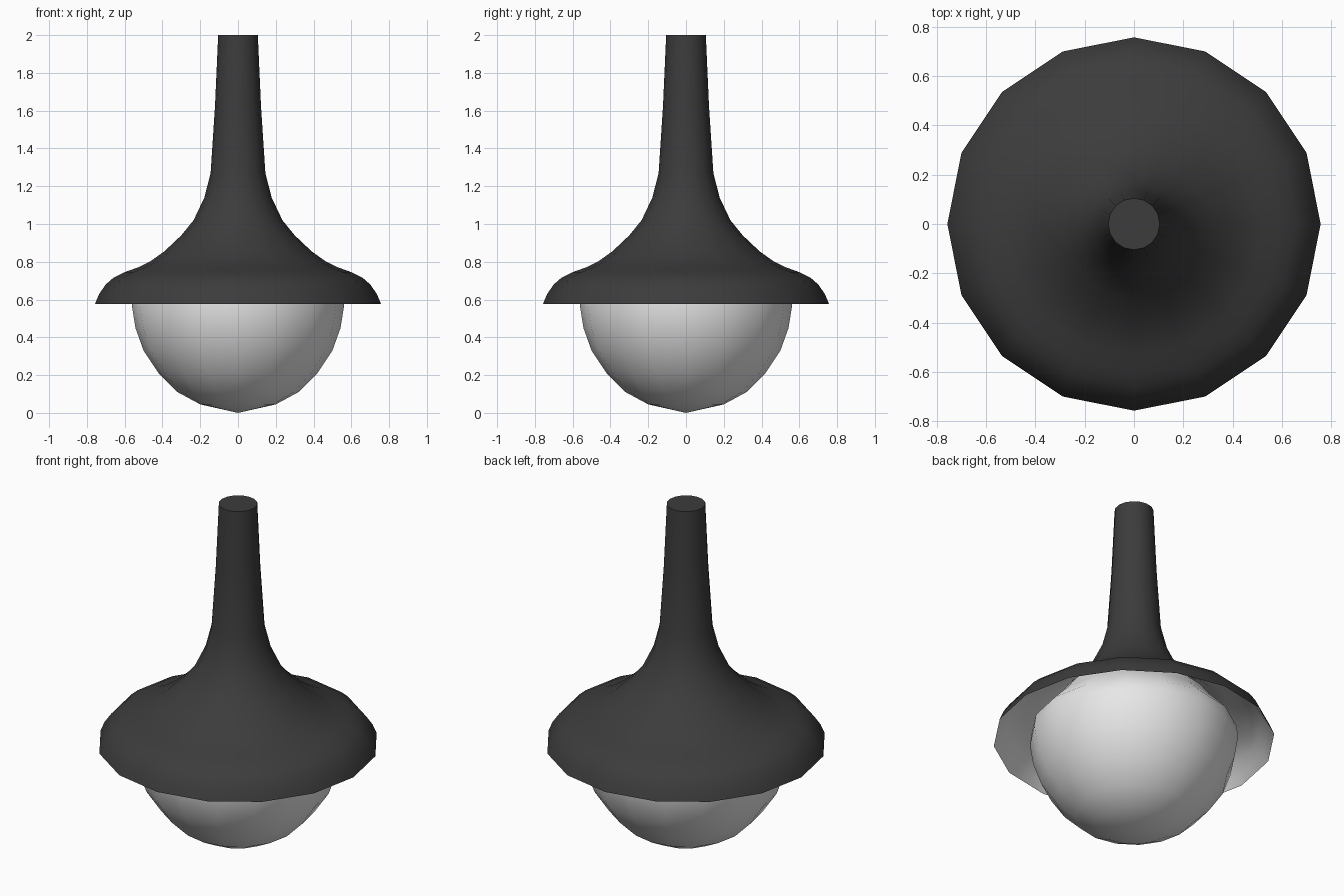
import bpy, bmesh, math

if "Cube" in bpy.data.objects:
    bpy.data.objects.remove(bpy.data.objects["Cube"])

SIDES = 16

def material(name, rgb):
    m = bpy.data.materials.new(name)
    m.diffuse_color = (*rgb, 1.0)
    m.use_nodes = True
    m.node_tree.nodes["Principled BSDF"].inputs["Base Color"].default_value = m.diffuse_color
    return m

def lathe(name, profile, mat, angle=50, flip=False):
    """Revolve (radius, z) points, listed from bottom to top, about the z axis."""
    bm = bmesh.new()
    rings = []
    for r, z in profile:
        if r == 0:
            rings.append([bm.verts.new((0, 0, z))] * SIDES)
        else:
            rings.append([bm.verts.new((r * math.cos(2 * math.pi * i / SIDES),
                                        r * math.sin(2 * math.pi * i / SIDES), z))
                          for i in range(SIDES)])
    for a, b in zip(rings, rings[1:]):
        for i in range(SIDES):
            j = (i + 1) % SIDES
            corners = list(dict.fromkeys((a[i], a[j], b[j], b[i])))
            bm.faces.new(corners[::-1] if flip else corners)
    me = bpy.data.meshes.new(name)
    bm.to_mesh(me)
    bm.free()
    me.materials.append(mat)
    ob = bpy.data.objects.new(name, me)
    bpy.context.collection.objects.link(ob)
    bpy.ops.object.select_all(action='DESELECT')
    ob.select_set(True)
    bpy.context.view_layer.objects.active = ob
    bpy.ops.object.shade_smooth_by_angle(angle=math.radians(angle))
    return ob

dark = material("dark_metal", (0.045, 0.045, 0.045))
light = material("frosted_white", (0.8, 0.8, 0.8))

# Flared shade running up into the stem, closed at the top
skirt = [(0.757, 0.577), (0.735, 0.63), (0.70, 0.68), (0.66, 0.715), (0.60, 0.745),
         (0.53, 0.77), (0.46, 0.805), (0.39, 0.855), (0.30, 0.94)]
stem = [(0.235, 1.02), (0.178, 1.14), (0.145, 1.27), (0.122, 1.62), (0.105, 2.0), (0, 2.0)]
lathe("shade_and_stem", skirt + stem, dark)

# Pale lining inside the shade, just beneath the outer skin
lining = [skirt[0]] + [(r - 0.008, z - 0.01) for r, z in skirt[1:]] + [(0, 0.94)]
lathe("shade_lining", lining, light, flip=True)

# Glass globe, narrowing to a collar hidden in the shade
globe = [(0, 0.0), (0.20, 0.045), (0.32, 0.11), (0.42, 0.21), (0.50, 0.33),
         (0.543, 0.45), (0.562, 0.57), (0.553, 0.64), (0.46, 0.74), (0.40, 0.82)]
lathe("globe", globe, light)
